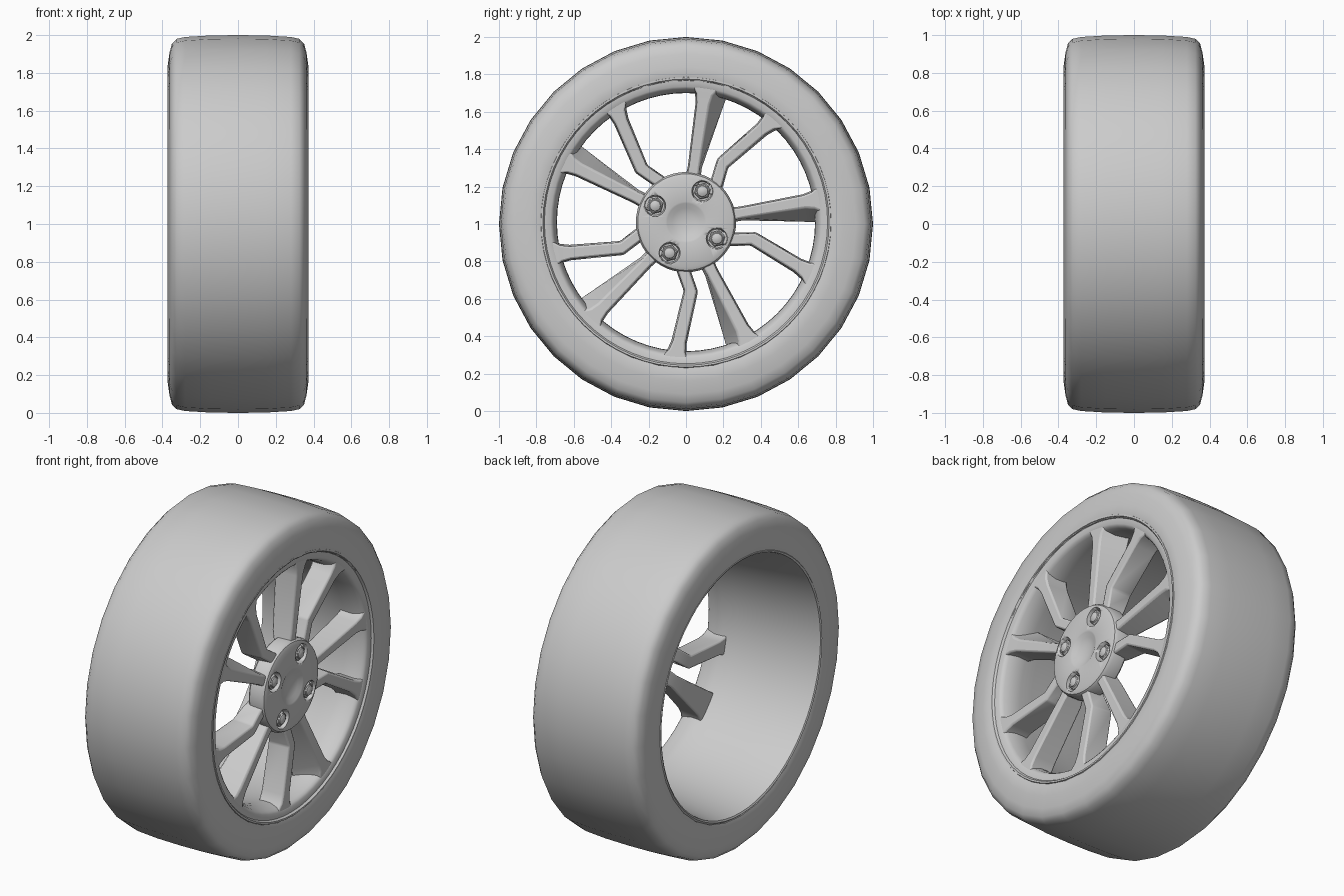
import bpy, bmesh
from math import sin, cos, pi, radians
from mathutils import Vector

if "Cube" in bpy.data.objects:
    bpy.data.objects.remove(bpy.data.objects["Cube"])


def make_object(name, bm, bevel=0, angle=35, z=1.01):
    bmesh.ops.remove_doubles(bm, verts=bm.verts, dist=1e-5)
    bmesh.ops.recalc_face_normals(bm, faces=bm.faces)
    me = bpy.data.meshes.new(name)
    bm.to_mesh(me)
    bm.free()
    ob = bpy.data.objects.new(name, me)
    bpy.context.collection.objects.link(ob)
    ob.location.z = z
    if bevel:
        m = ob.modifiers.new("Bevel", 'BEVEL')
        m.width, m.segments, m.limit_method = bevel, 2, 'ANGLE'
    bpy.ops.object.select_all(action='DESELECT')
    ob.select_set(True)
    bpy.context.view_layer.objects.active = ob
    bpy.ops.object.shade_smooth_by_angle(angle=radians(angle))
    return ob


def lathe(bm, profile, segs, centre=(0, 0), closed=False, turn=0):
    """Revolve (x, radius) points about a line parallel to x."""
    rings = []
    for i in range(segs):
        a = turn + 2 * pi * i / segs
        rings.append([bm.verts.new((x, centre[0] + r * sin(a), centre[1] + r * cos(a)))
                      for x, r in profile])
    n = len(profile)
    for i in range(segs):
        a, b = rings[i], rings[(i + 1) % segs]
        for j in range(n if closed else n - 1):
            k = (j + 1) % n
            bm.faces.new((a[j], a[k], b[k], b[j]))
    # collapse poles
    bmesh.ops.remove_doubles(bm, verts=bm.verts, dist=1e-5)


def polar(r, deg):
    return Vector((0, r * cos(radians(deg)), r * sin(radians(deg))))


# Tyre: symmetric rounded profile
half = [(0.365, 0.77), (0.373, 0.80), (0.372, 0.84), (0.362, 0.91),
        (0.350, 0.955), (0.325, 0.98), (0.28, 0.99), (0.15, 0.998)]
bm = bmesh.new()
lathe(bm, half + [(0, 1.0)] + [(-x, r) for x, r in reversed(half)], 32, closed=True)
make_object("tyre", bm, angle=50, z=1)

# Rim: flat front ring with a small lip, and a smooth barrel open to the back
rim = [(0.355, 0.782), (0.370, 0.775), (0.370, 0.765), (0.358, 0.757), (0.356, 0.725),
       (0.348, 0.714), (0.335, 0.706), (0.285, 0.692), (0.235, 0.690), (0.15, 0.70),
       (-0.10, 0.725), (-0.34, 0.752), (-0.366, 0.757), (-0.371, 0.767), (-0.355, 0.782)]
bm = bmesh.new()
lathe(bm, rim, 64, closed=True)
make_object("rim", bm)


# Spokes: stations are (radius, angle, half width, rear flare, front x, back x)
def spoke(bm, stations, turn):
    pts = [polar(s[0], s[1] + turn) for s in stations]
    rings = []
    for i, (r, a, hw, flare, fx, bx) in enumerate(stations):
        d = (pts[min(i + 1, len(pts) - 1)] - pts[max(i - 1, 0)]).normalized()
        side = Vector((0, d.z, -d.y))  # clockwise side
        corners = [(fx, -hw), (fx, hw), (bx, hw + flare), (bx, -hw - 0.008)]
        rings.append([bm.verts.new(pts[i] + side * o + Vector((x, 0, 0))) for x, o in corners])
    for a, b in zip(rings, rings[1:]):
        for j in range(4):
            k = (j + 1) % 4
            bm.faces.new((a[j], a[k], b[k], b[j]))
    bm.faces.new(rings[0])
    bm.faces.new(rings[-1])


straight = [(0.20, 81.5, 0.034, 0.010, 0.343, 0.25), (0.30, 81.5, 0.027, 0.015, 0.343, 0.22),
            (0.64, 81.8, 0.033, 0.080, 0.350, 0.21), (0.69, 81.8, 0.043, 0.080, 0.353, 0.21),
            (0.74, 81.8, 0.075, 0.058, 0.355, 0.21)]
bent = [(0.20, 47, 0.034, 0.008, 0.343, 0.25), (0.27, 52, 0.029, 0.008, 0.343, 0.23),
        (0.37, 58, 0.031, 0.008, 0.345, 0.21), (0.64, 50.8, 0.033, 0.010, 0.350, 0.21),
        (0.69, 50.1, 0.043, 0.010, 0.353, 0.21), (0.74, 49.5, 0.075, 0.005, 0.355, 0.21)]
for name, shape in (("straight_spokes", straight), ("bent_spokes", bent)):
    bm = bmesh.new()
    for i in range(5):
        spoke(bm, shape, -72 * i)
    make_object(name, bm, bevel=0.009)

# Hub: disc with rounded edge and a dished centre
bm = bmesh.new()
lathe(bm, [(0.335, 0), (0.338, 0.04), (0.347, 0.075), (0.360, 0.10), (0.363, 0.11),
           (0.360, 0.240), (0.353, 0.258), (0.335, 0.268), (0.265, 0.268), (0.255, 0.26),
           (0.255, 0)], 48)
hub = make_object("hub", bm)

# Bolt pockets cut into the hub, with a domed hex bolt in each
bolts = [polar(0.187, 62 + 90 * i) for i in range(4)]
bm = bmesh.new()
for p in bolts:
    lathe(bm, [(0.32, 0), (0.32, 0.05), (0.38, 0.06), (0.38, 0)], 24, (p.y, p.z))
cutter = make_object("pocket_cutter", bm)
cutter.hide_render = True
cutter.hide_set(True)
cut = hub.modifiers.new("Pockets", 'BOOLEAN')
cut.object, cut.operation, cut.solver = cutter, 'DIFFERENCE', 'EXACT'
hub.modifiers.move(len(hub.modifiers) - 1, 0)

bm = bmesh.new()
for p in bolts:
    lathe(bm, [(0.31, 0), (0.31, 0.045), (0.348, 0.045), (0.355, 0.038), (0.355, 0)],
          6, (p.y, p.z), turn=0.3)
    lathe(bm, [(0.350, 0.034), (0.361, 0.028), (0.367, 0.015), (0.369, 0)], 16, (p.y, p.z))
make_object("wheel_bolts", bm)
